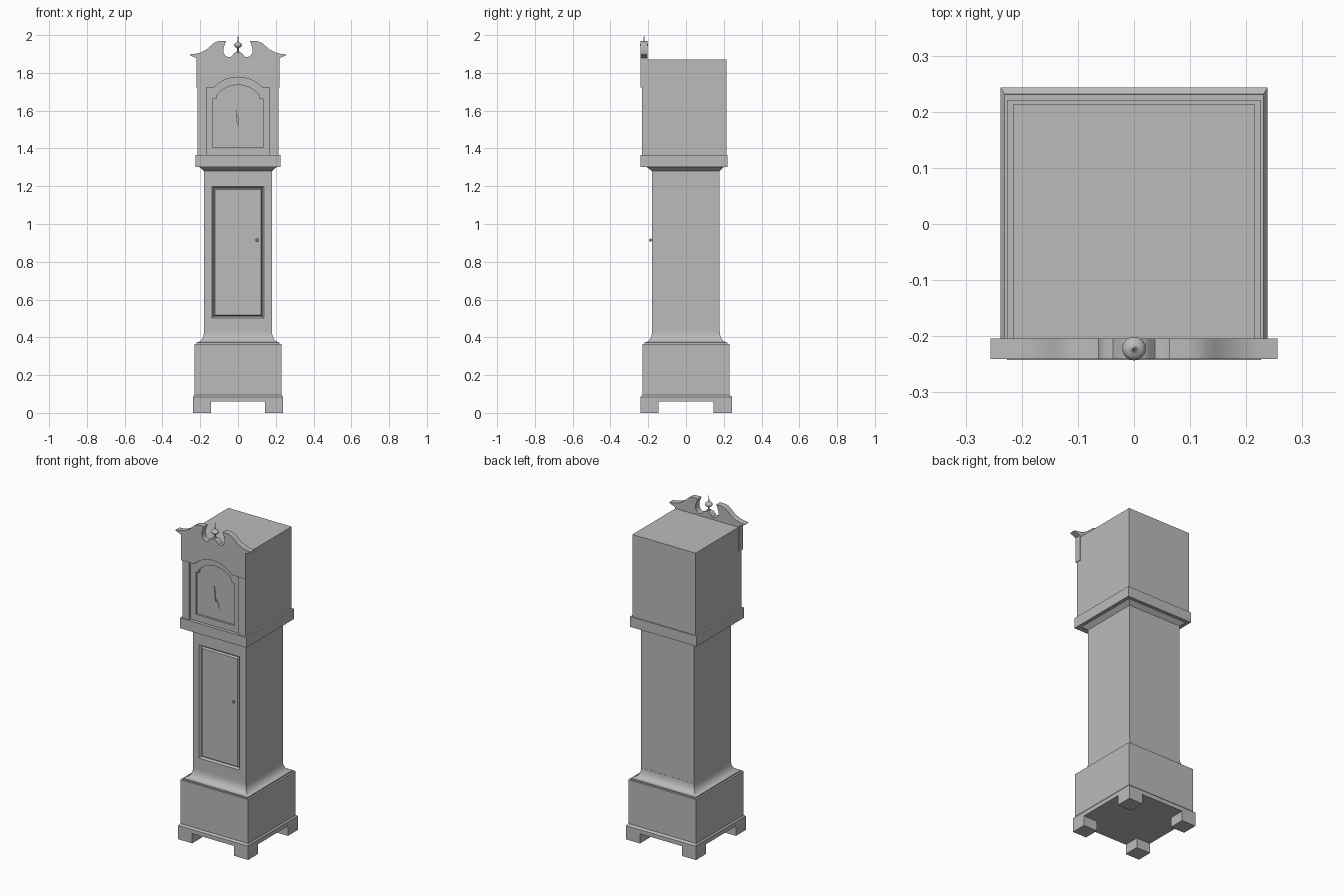
import bpy, bmesh, math
from math import sin, cos, pi

if "Cube" in bpy.data.objects:
    bpy.data.objects.remove(bpy.data.objects["Cube"])

grey = bpy.data.materials.new("plain_grey")
grey.use_nodes = True
colour = (0.5, 0.5, 0.5, 1)
grey.diffuse_color = colour
grey.node_tree.nodes["Principled BSDF"].inputs["Base Color"].default_value = colour


def finish(name, bm, smooth=False):
    bmesh.ops.recalc_face_normals(bm, faces=bm.faces)
    mesh = bpy.data.meshes.new(name)
    bm.to_mesh(mesh)
    bm.free()
    mesh.materials.append(grey)
    ob = bpy.data.objects.new(name, mesh)
    bpy.context.collection.objects.link(ob)
    bpy.ops.object.select_all(action='DESELECT')
    ob.select_set(True)
    bpy.context.view_layer.objects.active = ob
    if smooth:
        bpy.ops.object.shade_smooth_by_angle(angle=math.radians(35))
    return ob


def skin(name, rings, smooth=False):
    """Closed solid through a stack of matching rings."""
    bm = bmesh.new()
    loops = [[bm.verts.new(p) for p in ring] for ring in rings]
    n = len(loops[0])
    for a, b in zip(loops, loops[1:]):
        for i in range(n):
            j = (i + 1) % n
            bm.faces.new((a[i], a[j], b[j], b[i]))
    bm.faces.new(loops[0])
    bm.faces.new(loops[-1])
    return finish(name, bm, smooth)


def tier(name, levels, smooth=False):
    """Rectangular tier; each level is (half width, front, back, height)."""
    return skin(name, [[(-w, f, z), (w, f, z), (w, b, z), (-w, b, z)]
                       for w, f, b, z in levels], smooth)


def box(name, x0, x1, y0, y1, z0, z1):
    return skin(name, [[(x0, y0, z), (x1, y0, z), (x1, y1, z), (x0, y1, z)]
                       for z in (z0, z1)])


def prism(name, outline, y0, y1, smooth=False):
    return skin(name, [[(x, y, z) for x, z in outline] for y in (y0, y1)], smooth)


def frustum(name, half, z0, z1, y0, y1, shrink):
    """Front-facing panel whose edges slope inward from y0 to y1."""
    return skin(name, [[(-half + s, y, z0 + s), (half - s, y, z0 + s),
                        (half - s, y, z1 - s), (-half + s, y, z1 - s)]
                       for y, s in ((y0, 0), (y1, shrink))])


def lathe(name, profile, place, steps=24):
    rings = [[place(r * cos(2 * pi * i / steps), r * sin(2 * pi * i / steps), h)
              for i in range(steps)] for r, h in profile]
    return skin(name, rings, True)


def cut(target, cutter):
    mod = target.modifiers.new("cut", 'BOOLEAN')
    mod.operation = 'DIFFERENCE'
    mod.solver = 'EXACT'
    mod.object = cutter
    bpy.ops.object.select_all(action='DESELECT')
    target.select_set(True)
    bpy.context.view_layer.objects.active = target
    bpy.ops.object.modifier_apply(modifier=mod.name)
    bpy.data.objects.remove(cutter)


def arch(half, spring, rise, steps=16):
    """Points of a segmental arch from left to right."""
    r = (half * half + rise * rise) / (2 * rise)
    a = math.asin(half / r)
    return [(r * sin(-a + 2 * a * i / steps),
             spring + rise - r + r * cos(-a + 2 * a * i / steps))
            for i in range(steps + 1)]


# Feet and plinth
for side, x0, x1 in (("right", -0.238, -0.143), ("left", 0.143, 0.238)):
    box("front_foot_" + side, x0, x1, -0.241, -0.146, 0, 0.06)
    box("back_foot_" + side, x0, x1, 0.146, 0.243, 0, 0.06)
tier("plinth", [(0.238, -0.241, 0.243, 0.06), (0.238, -0.241, 0.243, 0.085),
                (0.231, -0.232, 0.232, 0.095)])

# Base box and the concave moulding above it
tier("base_box", [(0.231, -0.231, 0.231, 0.09), (0.231, -0.231, 0.231, 0.365)])
cove = [(0.22, 0.365), (0.22, 0.372)]
cove += [(0.18 + 0.036 * (1 - sin(t)), 0.43 - 0.056 * cos(t))
         for t in [i * pi / 16 for i in range(9)]]
cove[-1] = (0.18, 0.43)
tier("base_cove", [(w, -w, w - 0.001, z) for w, z in cove], True)

# Trunk with a grooved door and knob
trunk = tier("trunk", [(0.18, -0.18, 0.178, 0.42), (0.18, -0.18, 0.178, 1.29)])
cut(trunk, frustum("door_recess", 0.139, 0.501, 1.2, -0.182, -0.168, 0.009))
frustum("trunk_door", 0.128, 0.512, 1.189, -0.166, -0.179, 0.007)
lathe("door_knob", [(0.003, 0.176), (0.003, 0.183), (0.007, 0.186),
                    (0.008, 0.189), (0.006, 0.193), (0.001, 0.194)],
      lambda a, b, h: (0.101 + a, -h, 0.915 + b), 16)

# Flared neck and waist moulding
tier("neck_flare", [(0.18, -0.18, 0.178, 1.28), (0.207, -0.211, 0.203, 1.304)])
tier("waist_moulding", [(0.226, -0.242, 0.221, 1.302), (0.226, -0.242, 0.221, 1.365)])

# Hood with a sunken arched dial
hood = box("hood", -0.215, 0.215, -0.222, 0.214, 1.36, 1.87)
dial = [(-0.132, 1.405), (-0.132, 1.665), (-0.112, 1.665)]
dial += arch(0.112, 1.682, 0.054)
dial += [(0.112, 1.665), (0.132, 1.665), (0.132, 1.405)]
cut(hood, prism("dial_opening", dial, -0.24, -0.21))
for side, x0, x1 in (("right", -0.215, -0.168), ("left", 0.168, 0.215)):
    box("hood_stile_" + side, x0, x1, -0.234, -0.215, 1.365, 1.74)

# Clock hands
def hand(name, angle, length, width, y):
    shape = [(-0.3, -0.012), (-1, 0.5 * length), (-0.3, 0.65 * length), (0, length),
             (0.3, 0.65 * length), (1, 0.5 * length), (0.3, -0.012)]
    prism(name, [(u * width * cos(angle) + v * sin(angle),
                  1.525 - u * width * sin(angle) + v * cos(angle))
                 for u, v in shape], y, y + 0.002)

hand("minute_hand", -0.12, 0.085, 0.007, -0.218)
hand("hour_hand", 2.75, 0.065, 0.008, -0.215)
lathe("hand_pin", [(0.003, 0.209), (0.003, 0.22)],
      lambda a, b, h: (a, -h, 1.525 + b), 12)

# Swan-neck pediment board, arched along the bottom
right_half = [(-0.219, 1.722), (-0.219, 1.878), (-0.254, 1.893), (-0.256, 1.898),
              (-0.225, 1.901), (-0.195, 1.909), (-0.165, 1.925), (-0.145, 1.943),
              (-0.128, 1.958), (-0.112, 1.966), (-0.095, 1.969), (-0.063, 1.969),
              (-0.07, 1.952), (-0.077, 1.93), (-0.077, 1.909), (-0.068, 1.892),
              (-0.053, 1.884), (-0.037, 1.885), (-0.028, 1.895), (-0.02, 1.905),
              (-0.008, 1.909)]
board = right_half + [(-x, z) for x, z in reversed(right_half)]
board += list(reversed(arch(0.128, 1.722, 0.055)))
prism("pediment", board, -0.241, -0.204, True)

# Finial: stem, flattened ball and spire
ball = [(0.021 * sin(t), 1.947 - 0.015 * cos(t)) for t in
        [0.35 + i * (pi - 0.7) / 10 for i in range(11)]]
lathe("finial", [(0.008, 1.9), (0.008, 1.911), (0.004, 1.916), (0.004, 1.93)] + ball +
      [(0.004, 1.965), (0.0025, 1.978), (0.0006, 2.0)],
      lambda a, b, h: (a, -0.222 + b, h))
